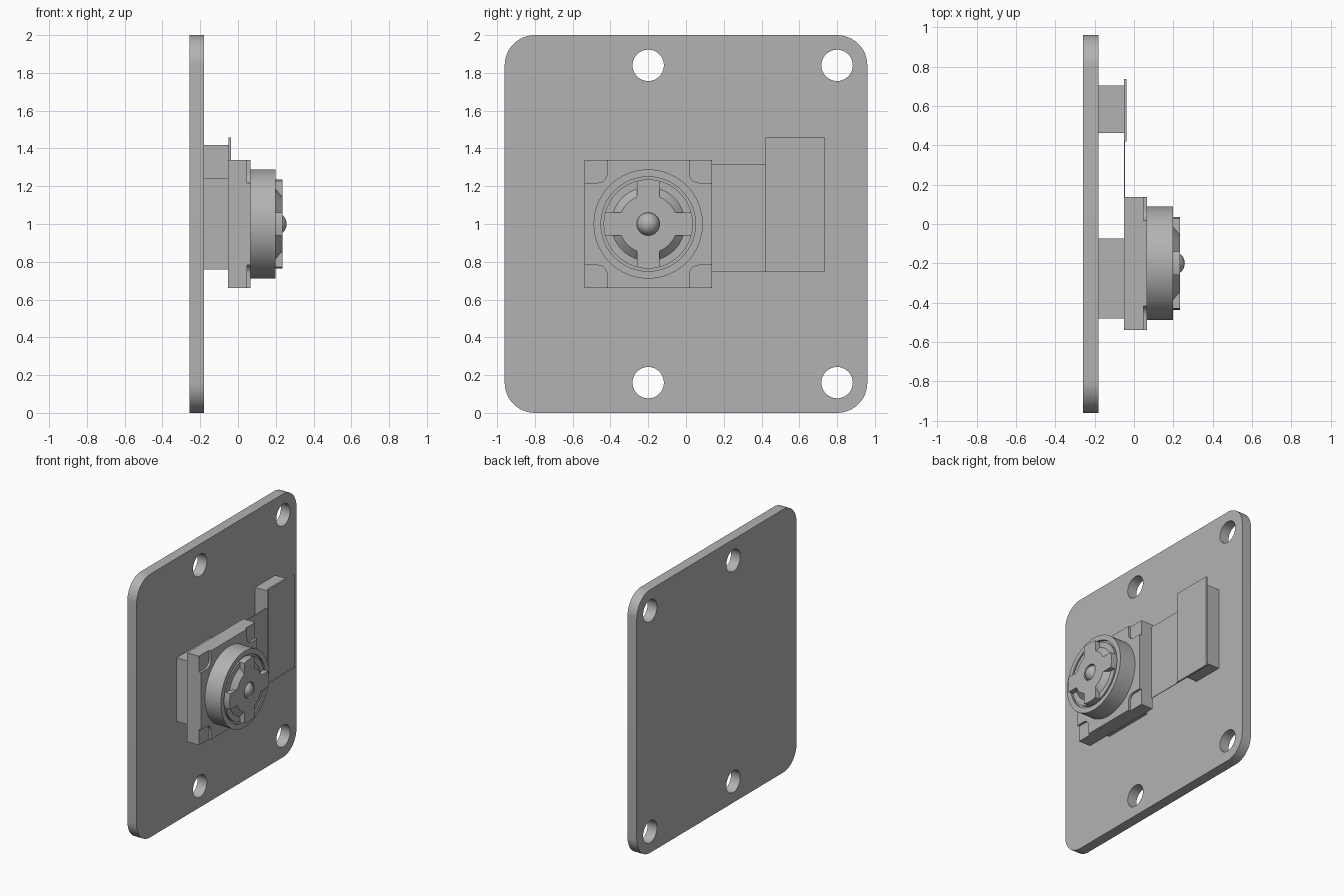
import bpy, bmesh, math
from math import cos, sin, pi

cube = bpy.data.objects.get("Cube")
if cube:
    bpy.data.objects.remove(cube, do_unlink=True)

grey = bpy.data.materials.new("plain_grey")
grey.use_nodes = True
COLOR = (0.45, 0.45, 0.45, 1)
grey.diffuse_color = COLOR
grey.node_tree.nodes["Principled BSDF"].inputs["Base Color"].default_value = COLOR

LENS_Y, LENS_Z = -0.2, 1.0


def finish(name, bm, smooth=False):
    bmesh.ops.recalc_face_normals(bm, faces=bm.faces)
    mesh = bpy.data.meshes.new(name)
    bm.to_mesh(mesh)
    bm.free()
    mesh.materials.append(grey)
    obj = bpy.data.objects.new(name, mesh)
    bpy.context.collection.objects.link(obj)
    if smooth:
        bpy.ops.object.select_all(action="DESELECT")
        obj.select_set(True)
        bpy.context.view_layer.objects.active = obj
        bpy.ops.object.shade_smooth_by_angle(angle=math.radians(30))
    return obj


def prism(name, outline, x0, x1, smooth=False):
    """Extrude a (y, z) outline along x."""
    bm = bmesh.new()
    face = bm.faces.new([bm.verts.new((x0, y, z)) for y, z in outline])
    ext = bmesh.ops.extrude_face_region(bm, geom=[face])
    verts = [g for g in ext["geom"] if isinstance(g, bmesh.types.BMVert)]
    bmesh.ops.translate(bm, verts=verts, vec=(x1 - x0, 0, 0))
    return finish(name, bm, smooth)


def box(name, x0, x1, y0, y1, z0, z1):
    return prism(name, [(y0, z0), (y1, z0), (y1, z1), (y0, z1)], x0, x1)


def arc(cy, cz, r, a0, a1, n):
    return [(cy + r * cos(a0 + (a1 - a0) * i / n),
             cz + r * sin(a0 + (a1 - a0) * i / n)) for i in range(n + 1)]


def lathe(name, profile, steps=64):
    """Spin a closed or axis-to-axis (radius, x) profile around the lens axis."""
    bm = bmesh.new()
    verts = [bm.verts.new((x, LENS_Y + r, LENS_Z)) for r, x in profile]
    edges = [bm.edges.new((a, b)) for a, b in zip(verts, verts[1:])]
    if profile[0][0] > 0:
        edges.append(bm.edges.new((verts[-1], verts[0])))
    bmesh.ops.spin(bm, geom=verts + edges, cent=(0, LENS_Y, LENS_Z),
                   axis=(1, 0, 0), angle=2 * pi, steps=steps)
    bmesh.ops.remove_doubles(bm, verts=bm.verts, dist=0.0001)
    return finish(name, bm, True)


# Mounting plate with rounded corners and four drilled holes
R, HALF = 0.16, 0.96
outline = []
for k, (sy, sz) in enumerate([(1, 1), (-1, 1), (-1, -1), (1, -1)]):
    outline += arc(sy * (HALF - R), 1 + sz * (1 - R), R, k * pi / 2, (k + 1) * pi / 2, 12)
plate = prism("mounting_plate", outline, -0.258, -0.18)
for y in (-0.2, 0.8):
    for z in (0.16, 1.84):
        drill = prism("hole_cutter", arc(y, z, 0.083, 0, 2 * pi, 40)[:-1], -0.4, 0)
        drill.hide_render = True
        drill.hide_set(True)
        cut = plate.modifiers.new("hole", "BOOLEAN")
        cut.operation, cut.solver, cut.object = "DIFFERENCE", "EXACT", drill
bpy.context.view_layer.update()
drilled = bpy.data.meshes.new_from_object(
    plate.evaluated_get(bpy.context.evaluated_depsgraph_get()))
plate.modifiers.clear()
plate.data = drilled
for o in [o for o in bpy.data.objects if o.name.startswith("hole_cutter")]:
    bpy.data.objects.remove(o, do_unlink=True)
bpy.ops.object.select_all(action="DESELECT")
plate.select_set(True)
bpy.context.view_layer.objects.active = plate
bpy.ops.object.shade_smooth_by_angle(angle=math.radians(30))

# Pads, ribbon and connector
box("camera_pad", -0.18, -0.05, -0.48, -0.073, 0.76, 1.243)
box("connector", -0.18, -0.05, 0.463, 0.705, 0.785, 1.418)
box("connector_board", -0.05, -0.037, 0.42, 0.737, 0.745, 1.457)
box("ribbon", -0.05, -0.045, 0.13, 0.425, 0.745, 1.318)

# Camera housing: square base and a face with rounded corner notches
H, NOTCH, NR = 0.338, 0.12, 0.05
box("housing_base", -0.052, 0.048, LENS_Y - H, LENS_Y + H, LENS_Z - H, LENS_Z + H)
face_outline = []
inner = H - NOTCH
for k in range(4):
    c, s = cos(k * pi / 2), sin(k * pi / 2)
    corner = [(H, inner)] + arc(inner + NR, inner + NR, NR, 1.5 * pi, pi, 6) + [(inner, H)]
    face_outline += [(LENS_Y + c * y - s * z, LENS_Z + s * y + c * z) for y, z in corner]
prism("housing_face", face_outline, 0.048, 0.065)

# Lens barrel, hub and centre lens
lathe("lens_barrel", [(0, 0.06), (0.289, 0.06), (0.289, 0.198), (0.25, 0.198),
                      (0.25, 0.18), (0, 0.18)])
lathe("lens_hub", [(0.06, 0.17), (0.06, 0.235), (0.155, 0.235), (0.195, 0.198),
                   (0.236, 0.198), (0.236, 0.17)])
lathe("centre_lens", [(0.061 * sin(i * pi / 16), 0.197 - 0.061 * cos(i * pi / 16))
                      for i in range(17)], 32)

# Four arms around the hub
ARM, R_IN, R_OUT = 0.06, 0.155, 0.236
a_in, a_out = math.asin(ARM / R_IN), math.asin(ARM / R_OUT)
for k in range(4):
    a = k * pi / 2
    prism("hub_arm_%d" % (k + 1),
          arc(LENS_Y, LENS_Z, R_OUT, a - a_out, a + a_out, 8)
          + arc(LENS_Y, LENS_Z, R_IN, a + a_in, a - a_in, 8), 0.19, 0.235, True)
